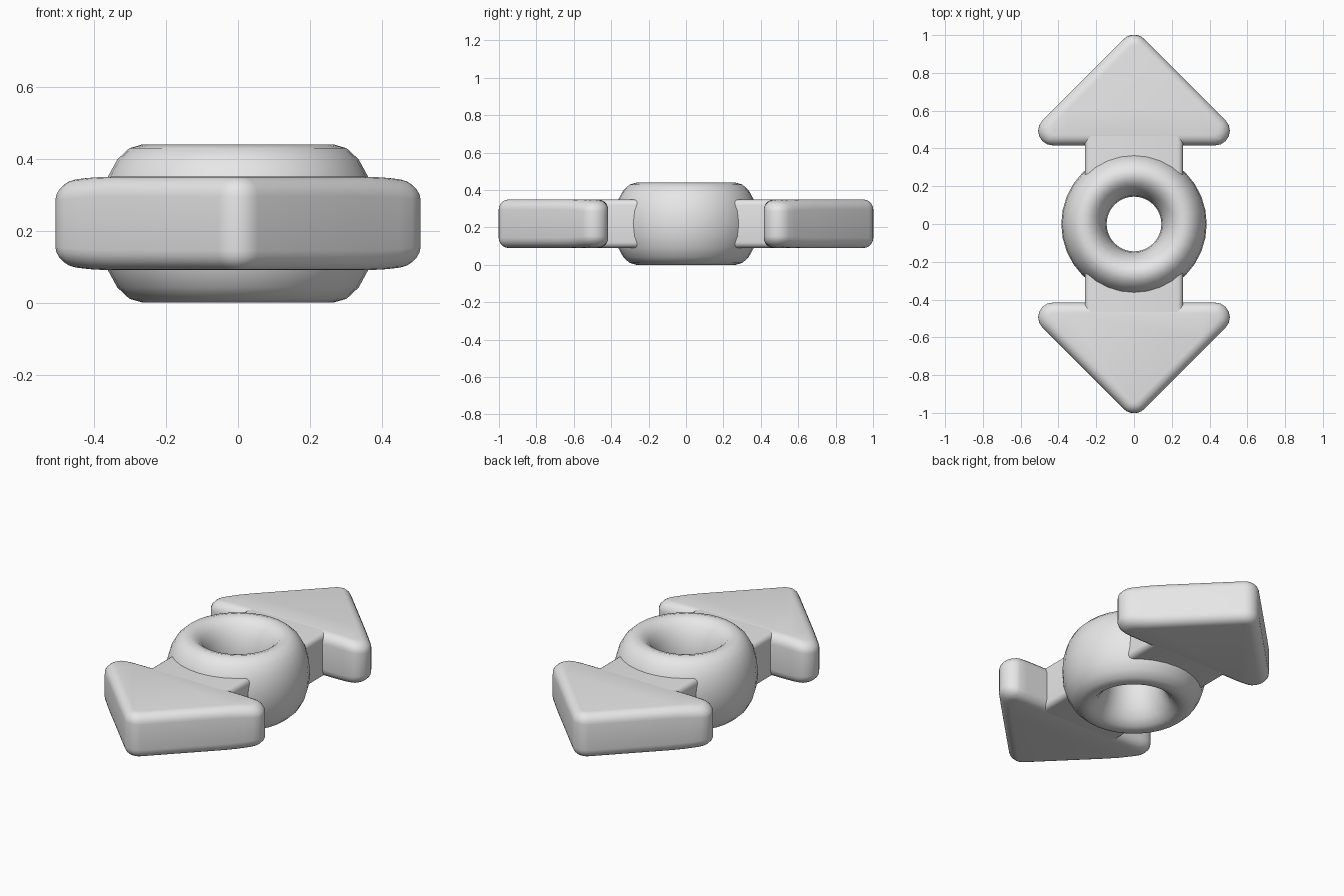
import bpy, bmesh, math

cube = bpy.data.objects.get("Cube")
if cube:
    bpy.data.objects.remove(cube, do_unlink=True)

grey = bpy.data.materials.new("light_grey")
grey.use_nodes = True
grey.diffuse_color = (0.8, 0.8, 0.8, 1)
grey.node_tree.nodes["Principled BSDF"].inputs["Base Color"].default_value = (0.8, 0.8, 0.8, 1)

MID, HALF = 0.22, 0.13      # centre height and half thickness of the arrows


def finish(name, bm, angle):
    bmesh.ops.recalc_face_normals(bm, faces=bm.faces[:])
    mesh = bpy.data.meshes.new(name)
    bm.to_mesh(mesh)
    bm.free()
    mesh.materials.append(grey)
    obj = bpy.data.objects.new(name, mesh)
    bpy.context.collection.objects.link(obj)
    bpy.ops.object.select_all(action='DESELECT')
    obj.select_set(True)
    bpy.context.view_layer.objects.active = obj
    bpy.ops.object.shade_smooth_by_angle(angle=math.radians(angle))
    return obj


def loft(bm, rings, closed=False):
    """Skin a list of equal closed rings; cap the ends unless closed."""
    loops = [[bm.verts.new(p) for p in ring] for ring in rings]
    n = len(loops[0])
    pairs = list(zip(loops, loops[1:])) + ([(loops[-1], loops[0])] if closed else [])
    for a, b in pairs:
        for i in range(n):
            j = (i + 1) % n
            bm.faces.new((a[i], a[j], b[j], b[i]))
    if not closed:
        bm.faces.new(loops[0])
        bm.faces.new(loops[-1])


def head_outline(inset, z):
    """Triangle with rounded corners, shrunk by inset."""
    r = max(0.078 - inset, 0.012)
    d = inset + r
    apex_y = 1.034 - math.sqrt(2) * d
    base_y = 0.416 + d
    wing_x = apex_y - base_y
    pts = []
    for cx, cy, a0, a1 in ((wing_x, base_y, -90, 45), (0, apex_y, 45, 135),
                           (-wing_x, base_y, 135, 270)):
        for k in range(7):
            a = math.radians(a0 + (a1 - a0) * k / 6)
            pts.append((cx + r * math.cos(a), cy + r * math.sin(a), z))
    return pts


def arrow_head(name, sign):
    bm = bmesh.new()
    b, steps = 0.055, 5
    prof = [(b * (1 - math.cos(t)), HALF - b + b * math.sin(t))
            for t in (math.pi / 2 * k / steps for k in range(steps + 1))]
    rings = [head_outline(i, MID - h) for i, h in reversed(prof)]
    rings += [head_outline(i, MID + h) for i, h in prof]
    loft(bm, rings)
    # thin the wing tips gently
    for x in (-0.45, -0.4, -0.35, 0.35, 0.4, 0.45):
        bmesh.ops.bisect_plane(bm, geom=bm.verts[:] + bm.edges[:] + bm.faces[:],
                               plane_co=(x, 0, 0), plane_no=(1, 0, 0))
    for v in bm.verts:
        t = min(max((abs(v.co.x) - 0.35) / 0.15, 0), 1)
        v.co.z = MID + (v.co.z - MID) * (1 - 0.13 * t * t)
        v.co.y *= sign
    return finish(name, bm, 40)


def arrow_shaft(name, sign):
    # rounded bar running from inside the ring into the head
    bm = bmesh.new()
    w, r = 0.26, 0.03
    rings = []
    for y in (0.23, 0.5):
        ring = []
        for sx, sz, a0 in ((1, 1, 0), (-1, 1, 90), (-1, -1, 180), (1, -1, 270)):
            for k in range(5):
                a = math.radians(a0 + 90 * k / 4)
                ring.append((sx * (w - r) + r * math.cos(a), y * sign,
                             MID + sz * (HALF - 0.001 - r) + r * math.sin(a)))
        rings.append(ring)
    loft(bm, rings)
    return finish(name, bm, 40)


# Central ring: tall oval section swept round the vertical axis
bm = bmesh.new()
rings = []
for i in range(32):
    a = 2 * math.pi * i / 32
    rings.append([((0.265 + 0.12 * math.cos(t)) * math.cos(a),
                   (0.265 + 0.12 * math.cos(t)) * math.sin(a),
                   0.22 + 0.22 * math.sin(t))
                  for t in (2 * math.pi * k / 20 for k in range(20))])
loft(bm, rings, closed=True)
finish("centre_ring", bm, 60)

# Mirrored arrows at front and back
for label, sign in (("front", -1), ("back", 1)):
    arrow_head(label + "_arrow_head", sign)
    arrow_shaft(label + "_arrow_shaft", sign)
